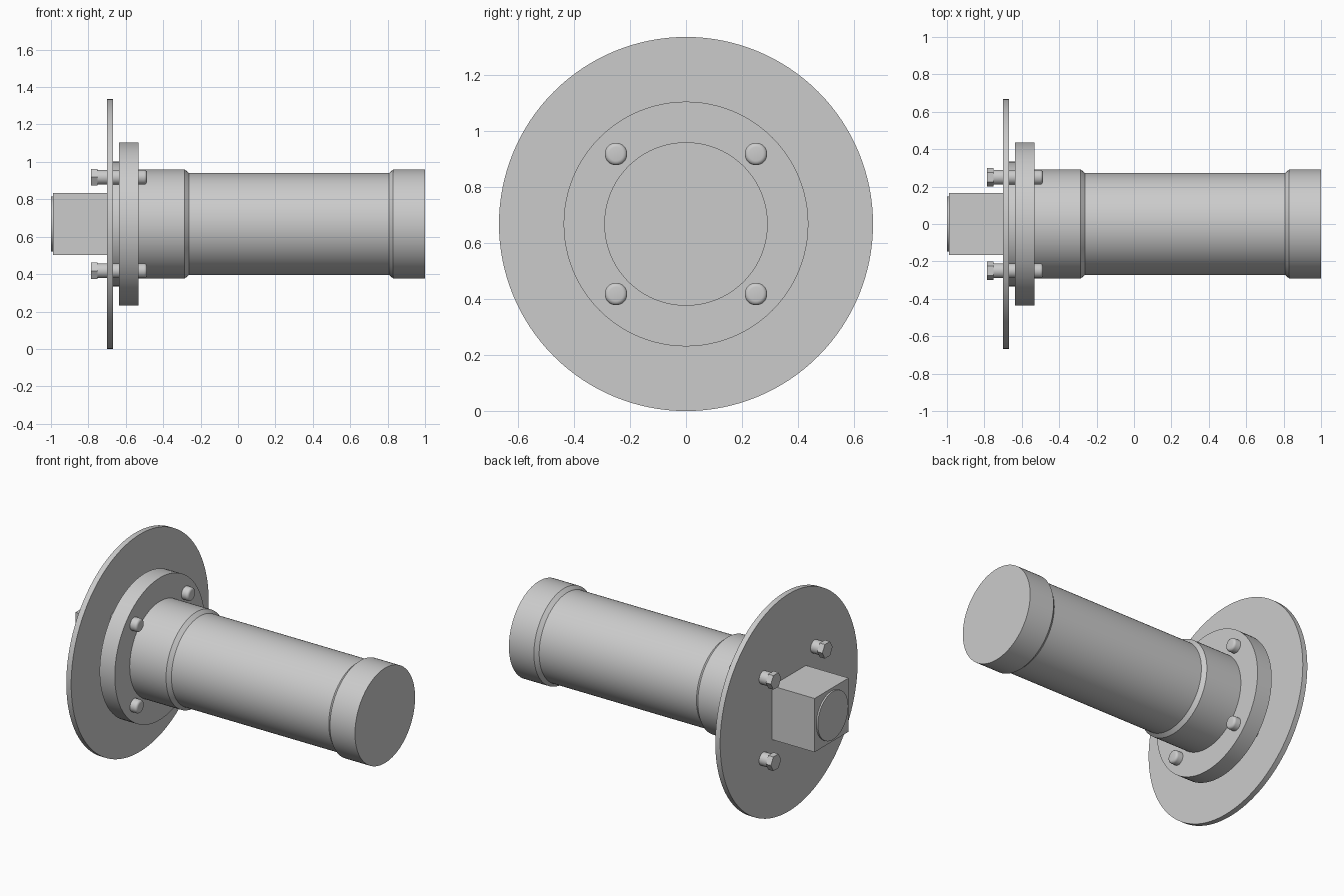
import bpy, bmesh, math
from mathutils import Matrix

if "Cube" in bpy.data.objects:
    bpy.data.objects.remove(bpy.data.objects["Cube"])

CZ = 0.668  # height of the main axis


def lathe(name, profile, y=0.0, z=CZ, sides=96, twist=0.0):
    """Closed solid of revolution about an x-parallel axis; profile = (x, radius)."""
    bm = bmesh.new()
    rings = []
    for x, r in profile:
        ring = []
        for i in range(sides):
            a = 2 * math.pi * i / sides + twist
            ring.append(bm.verts.new((x, y + r * math.cos(a), z + r * math.sin(a))))
        rings.append(ring)
    for a, b in zip(rings, rings[1:]):
        for i in range(sides):
            j = (i + 1) % sides
            bm.faces.new((a[i], a[j], b[j], b[i]))
    bm.faces.new(rings[0])
    bm.faces.new(rings[-1])
    bmesh.ops.recalc_face_normals(bm, faces=bm.faces)
    me = bpy.data.meshes.new(name)
    bm.to_mesh(me)
    bm.free()
    ob = bpy.data.objects.new(name, me)
    bpy.context.collection.objects.link(ob)
    bpy.ops.object.select_all(action='DESELECT')
    ob.select_set(True)
    bpy.context.view_layer.objects.active = ob
    bpy.ops.object.shade_smooth_by_angle(angle=math.radians(25))
    return ob


# Main barrel with stepped collar and end cap
lathe("barrel", [(-0.54, 0.292), (-0.285, 0.292), (-0.262, 0.272),
                 (0.808, 0.272), (0.83, 0.292), (1.0, 0.292)])

# Flange, spacer and large mounting disc
lathe("flange", [(-0.635, 0.437), (-0.532, 0.437)])
lathe("spacer", [(-0.668, 0.333), (-0.634, 0.333)])
lathe("mounting_disc", [(-0.70, 0.668), (-0.667, 0.668)], sides=128)

# Square connector block with round end face
bm = bmesh.new()
bmesh.ops.create_cube(bm, size=1.0, matrix=Matrix.Translation((-0.843, 0, CZ))
                      @ Matrix.Diagonal((0.294, 0.33, 0.33, 1)))
mesh = bpy.data.meshes.new("connector_block")
bm.to_mesh(mesh)
bm.free()
bpy.context.collection.objects.link(bpy.data.objects.new("connector_block", mesh))
lathe("connector_face", [(-1.0, 0.148), (-0.985, 0.148)])

# Four bolts: hex head, shank and rounded tip
for sy in (-1, 1):
    for sz in (-1, 1):
        y, z = 0.25 * sy, CZ + 0.25 * sz
        lathe("bolt_head", [(-0.787, 0.05), (-0.752, 0.05)], y, z, sides=6)
        tip = [(-0.502 + 0.015 * math.sin(t), 0.025 + 0.015 * math.cos(t))
               for t in (k * math.pi / 8 for k in range(5))]
        lathe("bolt_shank", [(-0.753, 0.04)] + tip, y, z, sides=32)
